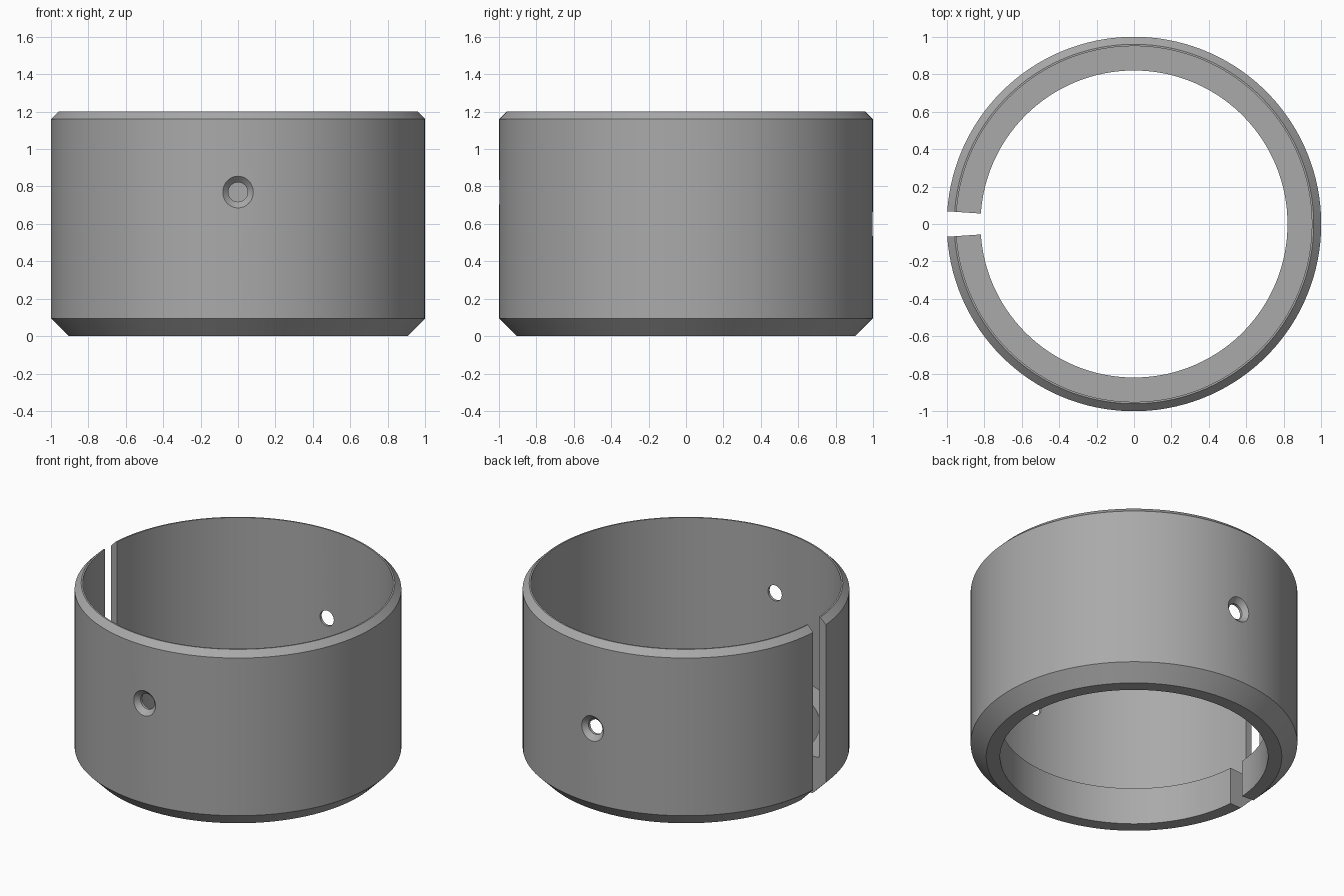
import bpy
import bmesh
from math import cos, sin, radians, pi
from mathutils import Matrix, Vector

cube = bpy.data.objects.get("Cube")
if cube:
    bpy.data.objects.remove(cube, do_unlink=True)

# Plain grey metal
grey = bpy.data.materials.new("grey_metal")
grey.use_nodes = True
colour = (0.4, 0.4, 0.4, 1)
grey.diffuse_color = colour
grey.node_tree.nodes["Principled BSDF"].inputs["Base Color"].default_value = colour


def revolve(name, profile, start, sweep, steps):
    """Turn a closed (radius, z) profile about z, capping the ends of a partial turn."""
    bm = bmesh.new()
    full = abs(sweep - 2 * pi) < 1e-6
    rings = []
    for i in range(steps if full else steps + 1):
        a = start + sweep * i / steps
        rings.append([bm.verts.new((r * cos(a), r * sin(a), z)) for r, z in profile])
    pairs = list(zip(rings, rings[1:]))
    if full:
        pairs.append((rings[-1], rings[0]))
    n = len(profile)
    for p, q in pairs:
        for j in range(n):
            k = (j + 1) % n
            bm.faces.new((p[j], q[j], q[k], p[k]))
    if not full:
        bm.faces.new(rings[0])
        bm.faces.new(rings[-1])
    bmesh.ops.remove_doubles(bm, verts=bm.verts, dist=1e-5)
    bmesh.ops.recalc_face_normals(bm, faces=bm.faces)
    mesh = bpy.data.meshes.new(name)
    bm.to_mesh(mesh)
    bm.free()
    obj = bpy.data.objects.new(name, mesh)
    bpy.context.collection.objects.link(obj)
    return obj


# Split sleeve: chamfered top and bottom, inner lip at the base, slot on -x
section = [(0.82, 0), (0.905, 0), (1, 0.095), (1, 1.16),
           (0.96, 1.2), (0.95, 1.2), (0.95, 0.25), (0.82, 0.25)]
half_slot = radians(3.9)
sleeve = revolve("split_sleeve", section, pi + half_slot, 2 * pi - 2 * half_slot, 128)
sleeve.data.materials.append(grey)

# Countersunk screw holes, front and back
hole = [(0, 0.85), (0.052, 0.85), (0.052, 0.967), (0.102, 1.017), (0.102, 1.1), (0, 1.1)]
cutters = []
for name, direction, height in (("front", -1, 0.77), ("back", 1, 0.6)):
    cutter = revolve(name + "_hole_cutter", hole, 0, 2 * pi, 32)
    turn = Vector((0, 0, 1)).rotation_difference(Vector((0, direction, 0)))
    cutter.data.transform(Matrix.Translation((0, 0, height)) @ turn.to_matrix().to_4x4())
    cutter.hide_render = True
    cutters.append(cutter)
    cut = sleeve.modifiers.new(name + "_hole", 'BOOLEAN')
    cut.operation = 'DIFFERENCE'
    cut.solver = 'EXACT'
    cut.object = cutter

# Apply the cuts and drop the cutters
bpy.ops.object.select_all(action='DESELECT')
bpy.context.view_layer.objects.active = sleeve
sleeve.select_set(True)
for name in [m.name for m in sleeve.modifiers]:
    bpy.ops.object.modifier_apply(modifier=name)
for cutter in cutters:
    bpy.data.objects.remove(cutter, do_unlink=True)

bpy.ops.object.shade_smooth_by_angle(angle=radians(25))
